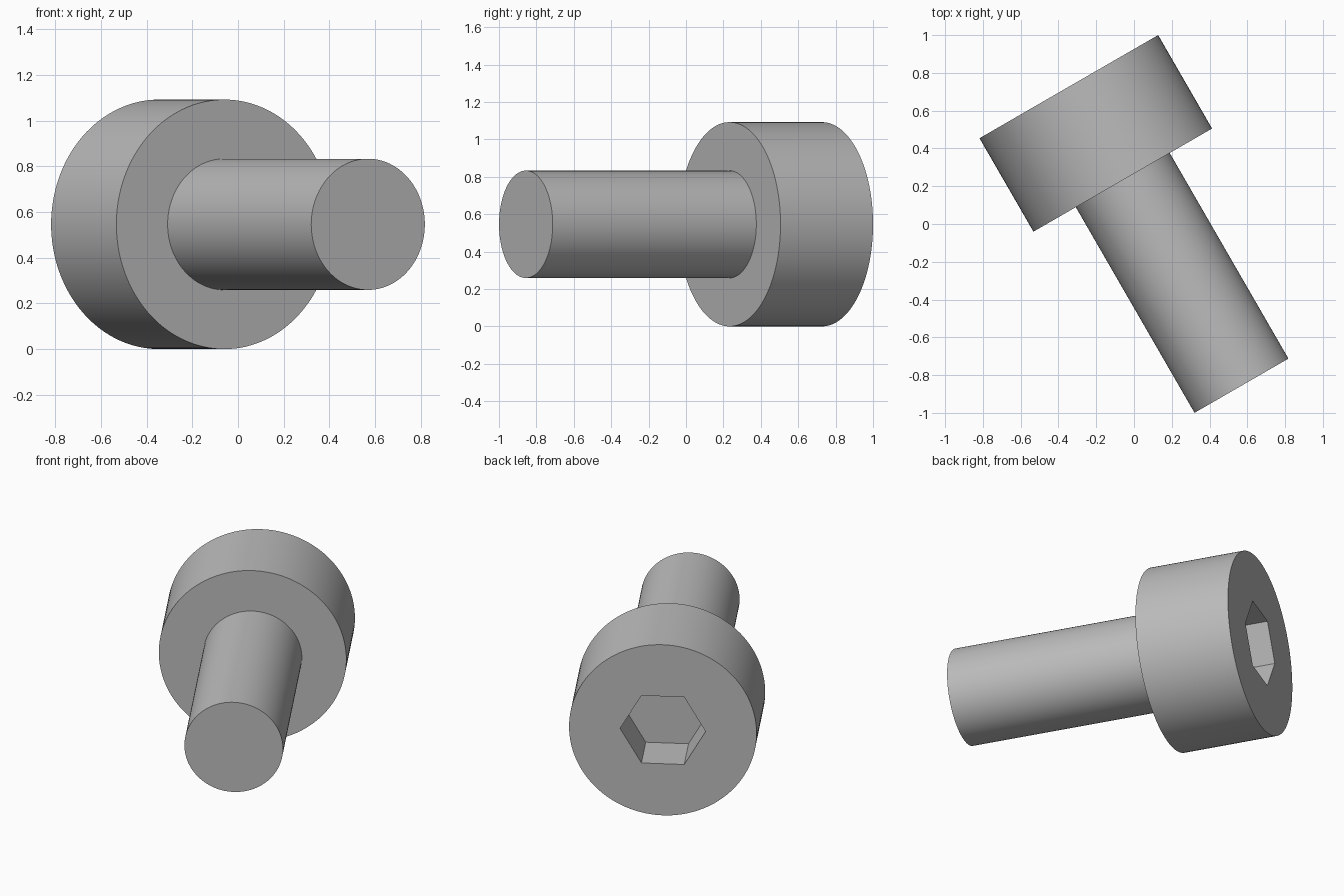
import bpy
import bmesh
from math import radians
from mathutils import Matrix, Vector

if "Cube" in bpy.data.objects:
    bpy.data.objects.remove(bpy.data.objects["Cube"])

HEAD_RADIUS, HEAD_HEIGHT = 0.546, 0.571
SHANK_RADIUS, TOTAL_LENGTH = 0.287, 1.828
SOCKET_RADIUS, SOCKET_DEPTH = 0.249, 0.286

# Bolt frame: origin at the centre of the head's outer face, local z pointing out of it
FRAME = (Matrix.Translation(Vector((-0.345, 0.727, HEAD_RADIUS)))
         @ Matrix.Rotation(radians(30), 4, "Z")
         @ Matrix.Rotation(radians(-90), 4, "X"))

steel = bpy.data.materials.new("grey steel")
steel.use_nodes = True
GREY = (0.5, 0.5, 0.5, 1)
steel.diffuse_color = GREY
steel.node_tree.nodes["Principled BSDF"].inputs["Base Color"].default_value = GREY


def cylinder(name, radius, top, bottom, sides, turn=0):
    """Closed cylinder along the bolt axis, between two local heights."""
    bm = bmesh.new()
    place = Matrix.Translation((0, 0, (top + bottom) / 2)) @ Matrix.Rotation(radians(turn), 4, "Z")
    bmesh.ops.create_cone(bm, cap_ends=True, segments=sides, radius1=radius,
                          radius2=radius, depth=top - bottom, matrix=place)
    mesh = bpy.data.meshes.new(name)
    bm.to_mesh(mesh)
    bm.free()
    mesh.materials.append(steel)
    obj = bpy.data.objects.new(name, mesh)
    obj.matrix_world = FRAME
    bpy.context.collection.objects.link(obj)
    return obj


def activate(obj):
    bpy.ops.object.select_all(action="DESELECT")
    obj.select_set(True)
    bpy.context.view_layer.objects.active = obj


head = cylinder("head", HEAD_RADIUS, 0, -HEAD_HEIGHT, 128)
shank = cylinder("shank", SHANK_RADIUS, -HEAD_HEIGHT, -TOTAL_LENGTH, 128)

# Hexagonal drive socket, with two corners level with the axis
cutter = cylinder("socket_cutter", SOCKET_RADIUS, 0.1, -SOCKET_DEPTH, 6, turn=30)
cutter.hide_render = True
cut = head.modifiers.new("socket", "BOOLEAN")
cut.operation = "DIFFERENCE"
cut.solver = "EXACT"
cut.object = cutter
activate(head)
bpy.ops.object.modifier_apply(modifier=cut.name)
bpy.data.objects.remove(cutter)

# Smooth round walls with crisp rims
for part in (head, shank):
    activate(part)
    bpy.ops.object.shade_smooth_by_angle(angle=radians(30))
